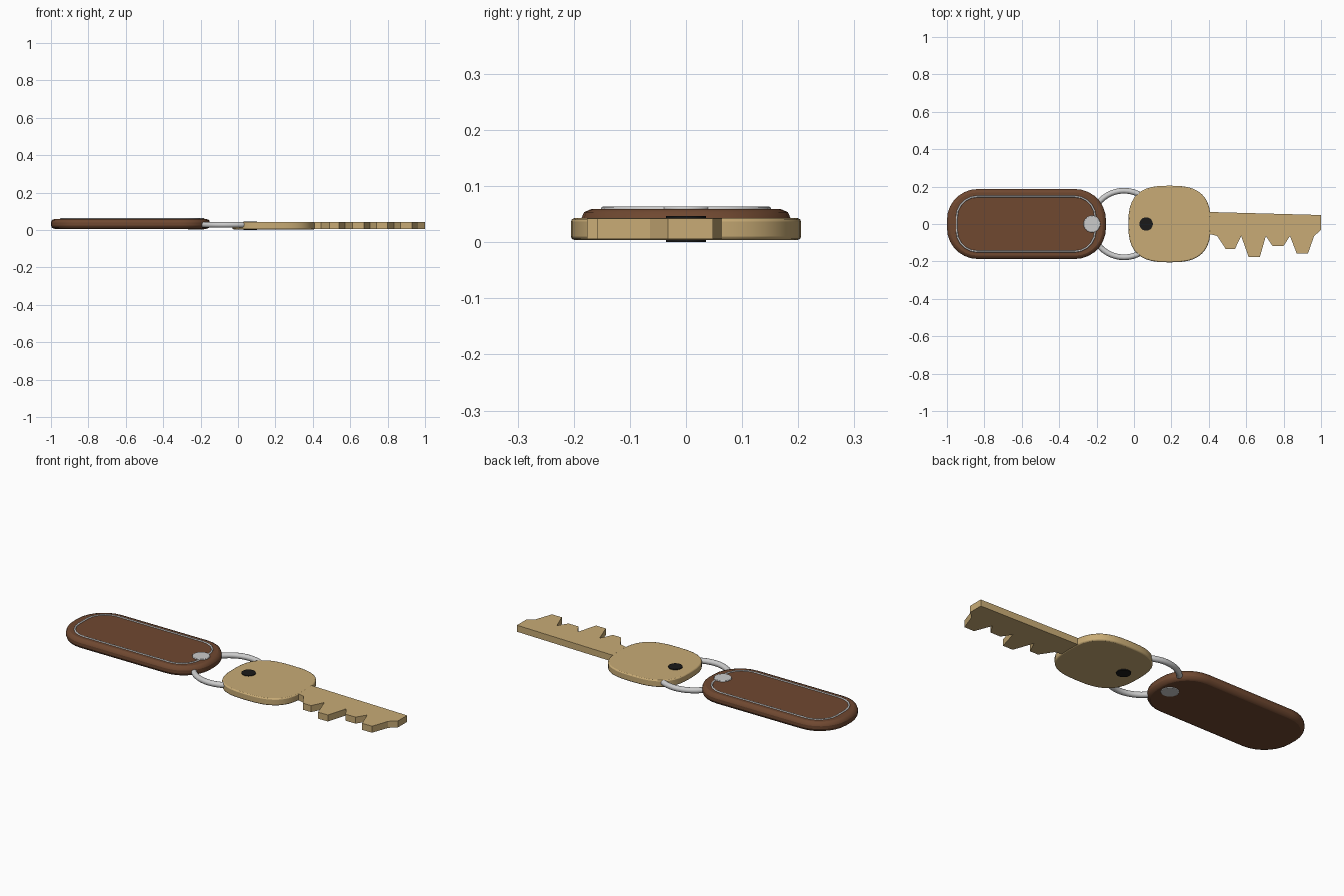
import bpy, math

if "Cube" in bpy.data.objects:
    bpy.data.objects.remove(bpy.data.objects["Cube"])


def material(name, color):
    m = bpy.data.materials.new(name)
    m.diffuse_color = (*color, 1)
    m.use_nodes = True
    m.node_tree.nodes["Principled BSDF"].inputs["Base Color"].default_value = m.diffuse_color
    return m


leather = material("leather_brown", (0.16, 0.065, 0.03))
brass = material("brass", (0.58, 0.41, 0.18))
black = material("black", (0.01, 0.01, 0.01))


def finish(ob, mat=None, smooth=True):
    if mat:
        ob.data.materials.append(mat)
    if smooth:
        bpy.ops.object.select_all(action='DESELECT')
        ob.select_set(True)
        bpy.context.view_layer.objects.active = ob
        bpy.ops.object.shade_smooth_by_angle(angle=math.radians(35))
    return ob


def prism(name, pts, z0, z1, mat=None, bevel=0, segments=2, smooth=True):
    """Extrude a counter-clockwise outline from z0 to z1."""
    n = len(pts)
    verts = [(x, y, z) for z in (z0, z1) for x, y in pts]
    faces = [list(range(n))[::-1], list(range(n, 2 * n))]
    faces += [(i, (i + 1) % n, n + (i + 1) % n, n + i) for i in range(n)]
    me = bpy.data.meshes.new(name)
    me.from_pydata(verts, [], faces)
    ob = bpy.data.objects.new(name, me)
    bpy.context.collection.objects.link(ob)
    if bevel:
        b = ob.modifiers.new("edge", 'BEVEL')
        b.width, b.segments = bevel, segments
        b.limit_method, b.angle_limit = 'ANGLE', math.radians(50)
    return finish(ob, mat, smooth)


def rounded_rect(x0, x1, hy, r, steps=7):
    pts = []
    corners = ((x1 - r, hy - r, 0), (x0 + r, hy - r, 90),
               (x0 + r, r - hy, 180), (x1 - r, r - hy, 270))
    for cx, cy, a0 in corners:
        for i in range(steps + 1):
            a = math.radians(a0 + 90 * i / steps)
            pts.append((cx + r * math.cos(a), cy + r * math.sin(a)))
    return pts


def superellipse(cx, rx, ry, power, n=40):
    pts = []
    for i in range(n):
        a = 2 * math.pi * i / n
        c, s = math.cos(a), math.sin(a)
        pts.append((cx + rx * math.copysign(abs(c) ** (2 / power), c),
                    ry * math.copysign(abs(s) ** (2 / power), s)))
    return pts


def disc(name, x, r, z0, z1, mat=None, bevel=0):
    pts = [(x + r * math.cos(math.tau * i / 24), r * math.sin(math.tau * i / 24))
           for i in range(24)]
    return prism(name, pts, z0, z1, mat, bevel)


# Leather fob
prism("leather_fob", rounded_rect(-1.0, -0.15, 0.187, 0.165), 0.007, 0.059, leather, 0.018)

# Raised stitch line around the fob
curve = bpy.data.curves.new("stitch_line", 'CURVE')
curve.dimensions = '3D'
curve.bevel_depth, curve.bevel_resolution = 0.005, 2
path = rounded_rect(-0.948, -0.207, 0.147, 0.11, 5)
spline = curve.splines.new('POLY')
spline.points.add(len(path) - 1)
for p, (x, y) in zip(spline.points, path):
    p.co = (x, y, 0.059, 1)
spline.use_cyclic_u = True
bpy.context.collection.objects.link(bpy.data.objects.new("stitch_line", curve))

# Rivet through the fob
disc("rivet", -0.225, 0.045, 0.004, 0.064, None, 0.003)

# Split ring
bpy.ops.mesh.primitive_torus_add(major_segments=48, minor_segments=12, major_radius=0.178,
                                 minor_radius=0.015, location=(-0.053, 0, 0.028))
ring = bpy.context.object
ring.name = "key_ring"
finish(ring)

# Key bow with its dark hole
prism("key_bow", superellipse(0.19, 0.22, 0.205, 2.8), 0.004, 0.043, brass, 0.006)
disc("key_hole", 0.065, 0.036, 0.0, 0.047, black)

# Key blade with four cut teeth
outline = [(1.0, 0.048), (0.37, 0.065), (0.37, -0.055), (0.41, -0.055), (0.445, -0.064)]
for x0, x1, depth, end in ((0.49, 0.54, 0.133, 0.573), (0.613, 0.673, 0.176, 0.705),
                           (0.74, 0.80, 0.117, 0.834), (0.87, 0.93, 0.158, 0.963)):
    outline += [(x0, -depth), (x1, -depth), (end, -0.064)]
outline.append((1.0, -0.032))
prism("key_blade", outline, 0.006, 0.042, brass, smooth=False)
